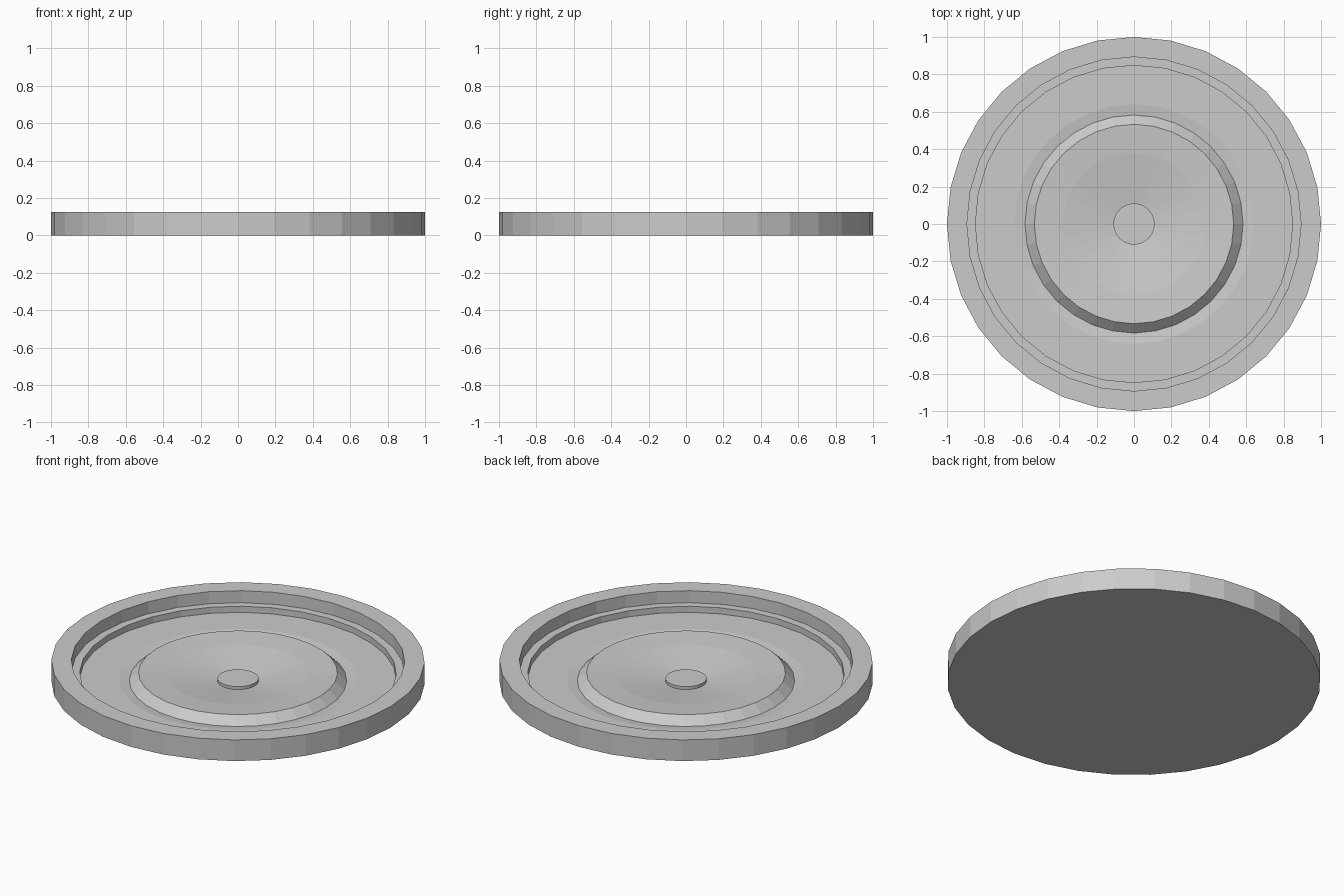
import bpy, bmesh
from math import sin, cos, pi

if "Cube" in bpy.data.objects:
    bpy.data.objects.remove(bpy.data.objects["Cube"])

SIDES = 32


def lathe(name, profile):
    """Revolve (radius, height) points round z; close both ends with flat caps."""
    bm = bmesh.new()
    rings = [[bm.verts.new((r * cos(2 * pi * i / SIDES), r * sin(2 * pi * i / SIDES), z))
              for i in range(SIDES)] for r, z in profile]
    for a, b in zip(rings, rings[1:]):
        for i in range(SIDES):
            j = (i + 1) % SIDES
            bm.faces.new((a[i], a[j], b[j], b[i]))
    bm.faces.new(rings[0][::-1])
    bm.faces.new(rings[-1])
    bmesh.ops.recalc_face_normals(bm, faces=bm.faces)
    mesh = bpy.data.meshes.new(name)
    bm.to_mesh(mesh)
    bm.free()
    obj = bpy.data.objects.new(name, mesh)
    bpy.context.collection.objects.link(obj)
    return obj


# Round dish, from the underside up over the rim and in to the centre button
lathe("round_dish", [
    (1.0, 0.0), (1.0, 0.125),        # outer wall
    (0.893, 0.125), (0.893, 0.054),  # rim and inner wall
    (0.848, 0.054), (0.848, 0.018),  # narrow ledge
    (0.64, 0.018), (0.583, 0.010),   # floor and shallow gutter
    (0.533, 0.057),                  # raised ring bevel
    (0.38, 0.046), (0.11, 0.008),    # sunken bowl
    (0.11, 0.025),                   # centre button
])
